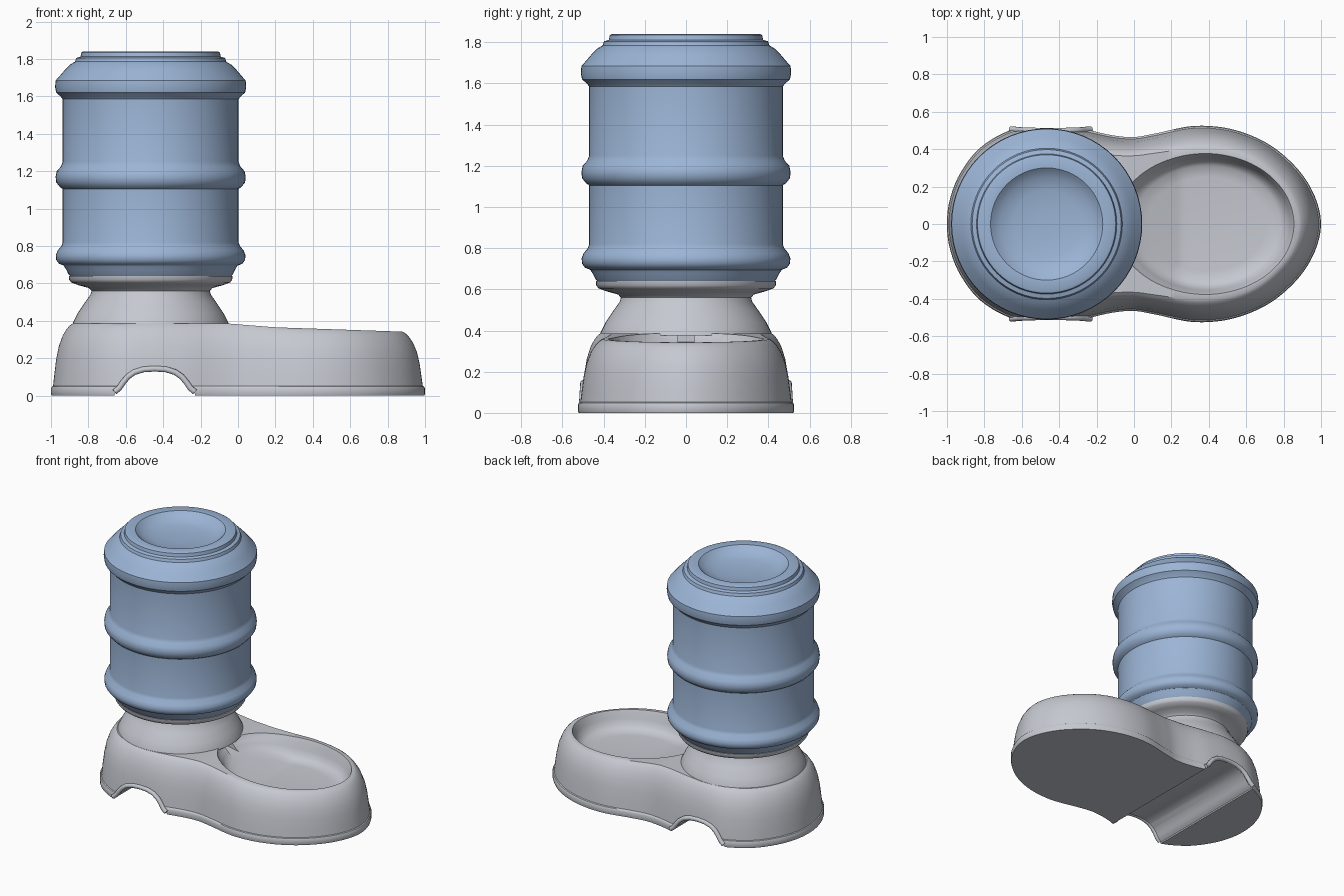
import bpy, bmesh, math
from mathutils import Vector

if "Cube" in bpy.data.objects:
    bpy.data.objects.remove(bpy.data.objects["Cube"])

CX = -0.467  # axis of the bottle


def material(name, rgb):
    m = bpy.data.materials.new(name)
    m.diffuse_color = (*rgb, 1)
    m.use_nodes = True
    m.node_tree.nodes["Principled BSDF"].inputs["Base Color"].default_value = m.diffuse_color
    return m


BLUE = material("translucent blue", (0.33, 0.46, 0.67))
GREY = material("light grey", (0.56, 0.58, 0.63))


def add_object(name, bm, mat):
    bmesh.ops.remove_doubles(bm, verts=bm.verts, dist=1e-5)
    bmesh.ops.recalc_face_normals(bm, faces=bm.faces)
    me = bpy.data.meshes.new(name)
    bm.to_mesh(me)
    bm.free()
    ob = bpy.data.objects.new(name, me)
    bpy.context.collection.objects.link(ob)
    me.materials.append(mat)
    return ob


def activate(ob):
    bpy.ops.object.select_all(action='DESELECT')
    ob.select_set(True)
    bpy.context.view_layer.objects.active = ob


def smooth(ob, angle=35):
    activate(ob)
    bpy.ops.object.shade_smooth_by_angle(angle=math.radians(angle))


def loft(name, rings, mat):
    """Join rings that mirror in y; close both ends with strips across y."""
    bm = bmesh.new()
    n = len(rings[0])
    vs = [[bm.verts.new(p) for p in r] for r in rings]
    for a, b in zip(vs, vs[1:]):
        for i in range(n):
            j = (i + 1) % n
            bm.faces.new((a[i], a[j], b[j], b[i]))
    for r in (vs[0], vs[-1]):
        for i in range(n // 2):
            quad = [r[i], r[i + 1], r[n - i - 1], r[(n - i) % n]]
            bm.faces.new(list(dict.fromkeys(quad)))
    return add_object(name, bm, mat)


def lathe(name, profile, mat, seg=64):
    """Spin (radius, z) points about the bottle axis."""
    bm = bmesh.new()
    rings = [[bm.verts.new((CX + r * math.cos(2 * math.pi * k / seg),
                            r * math.sin(2 * math.pi * k / seg), z))
              for k in range(seg)] for r, z in profile]
    for a, b in zip(rings, rings[1:]):
        for k in range(seg):
            j = (k + 1) % seg
            bm.faces.new((a[k], a[j], b[j], b[k]))
    bm.faces.new(rings[0])
    bm.faces.new(rings[-1])
    ob = add_object(name, bm, mat)
    smooth(ob)
    return ob


def closed_spline(half, steps=6):
    """Mirror a half outline in y and smooth it (Catmull-Rom)."""
    pts = [Vector(p) for p in half]
    pts += [Vector((p.x, -p.y)) for p in pts[-2:0:-1]]
    n, out = len(pts), []
    for i in range(n):
        a, b, c, d = (pts[(i + k) % n] for k in (-1, 0, 1, 2))
        for s in range(steps):
            t = s / steps
            out.append(0.5 * (2 * b + (c - a) * t + (2 * a - 5 * b + 4 * c - d) * t * t
                              + (3 * b - a - 3 * c + d) * t ** 3))
    return out


def cut(ob, cutter):
    cutter.hide_render = True
    mod = ob.modifiers.new("cut", 'BOOLEAN')
    mod.operation, mod.solver, mod.object = 'DIFFERENCE', 'EXACT', cutter
    activate(ob)
    bpy.ops.object.modifier_apply(modifier=mod.name)
    bpy.data.objects.remove(cutter)


# Base: hourglass outline, tapering to a gently sloping top
bottom = closed_spline([(-1, 0), (-.985, .13), (-.93, .27), (-.82, .41), (-.65, .505),
                        (-.47, .518), (-.28, .508), (-.12, .475), (0, .465), (.12, .485),
                        (.33, .525), (.55, .5), (.76, .4), (.93, .22), (1, 0)])
top = closed_spline([(-.885, 0), (-.868, .12), (-.82, .23), (-.74, .325), (-.62, .39),
                     (-.467, .418), (-.3, .4), (-.13, .37), (0, .365), (.12, .38),
                     (.33, .405), (.53, .385), (.69, .31), (.83, .165), (.88, 0)])


def top_z(x):
    if x < -.05:
        return .385
    return .385 - .08 * (x + .05) if x < .2 else .365 - .034 * (x - .2)


rings = []
for t, z in ((.03, 0), (0, .012), (0, .038), (.04, .048), (.1, .052)):
    rings.append([(*b.lerp(a, t), z) for b, a in zip(bottom, top)])
for t, f in ((.15, .28), (.24, .5), (.36, .68), (.54, .83), (.72, .92), (.86, .97), (1, 1)):
    ring = []
    for b, a in zip(bottom, top):
        p = b.lerp(a, t)
        ring.append((p.x, p.y, f * top_z(a.x)))
    rings.append(ring)
base = loft("base", rings, GREY)

# Food bowl hollow with a floor that ramps up towards the bottle
rings = []
for s, z in ((.68, .22), (.84, .227), (.91, .25), (.955, .29), (.985, .33), (1.02, .36), (1.08, .41)):
    ring = []
    for k in range(96):
        a = 2 * math.pi * k / 96
        x = .39 - .465 * s * math.cos(a)
        ramp = max(0, .25 - x) * .3 * max(0, 1 - (z - .22) / .14)
        ring.append((x, .37 * s * math.sin(a), z + ramp))
    rings.append(ring)
cut(base, loft("bowl_cutter", rings, GREY))


def prism(name, pts, y0, y1):
    bm = bmesh.new()
    a = [bm.verts.new((x, y0, z)) for x, z in pts]
    b = [bm.verts.new((x, y1, z)) for x, z in pts]
    bm.faces.new(a)
    bm.faces.new(b)
    for i in range(len(pts)):
        j = (i + 1) % len(pts)
        bm.faces.new((a[i], a[j], b[j], b[i]))
    return add_object(name, bm, GREY)


# Chute from the bottle into the bowl
cut(base, prism("chute_cutter", [(-.2, .345), (.2, .27), (.2, .45), (-.2, .45)], -.04, .04))

# Arched tunnel through the base, with a raised lip at each mouth
AX = -.445
half = [(.215, .01), (.19, .03), (.17, .06), (.145, .09), (.11, .115), (.06, .13)]
arch = [(AX - x, z) for x, z in half] + [(AX, .134)] + [(AX + x, z) for x, z in half[::-1]]
cut(base, prism("tunnel_cutter", [(AX - .23, -.1)] + arch + [(AX + .23, -.1)], -.8, .8))
smooth(base)

for side, y in (("front", -1), ("back", 1)):
    cu = bpy.data.curves.new(side + "_tunnel_lip", 'CURVE')
    cu.dimensions = '3D'
    cu.bevel_depth, cu.bevel_resolution, cu.use_fill_caps = .016, 3, True
    sp = cu.splines.new('POLY')
    sp.points.add(len(arch) - 1)
    for p, (x, z) in zip(sp.points, arch):
        p.co = (x, y * (.506 - .06 * z), z + .01, 1)
    lip = bpy.data.objects.new(side + "_tunnel_lip", cu)
    bpy.context.collection.objects.link(lip)
    cu.materials.append(GREY)
    activate(lip)
    bpy.ops.object.convert(target='MESH')
    smooth(lip, 60)

# Flared neck that holds the bottle
lathe("neck", [(.418, .376), (.415, .39), (.39, .44), (.35, .5), (.322, .54), (.316, .56),
               (.33, .575), (.385, .59), (.425, .605), (.436, .62), (.438, .64)], GREY)

# Ribbed bottle with a dished top
lathe("bottle", [(.425, .632), (.44, .65), (.452, .675), (.465, .695), (.49, .705), (.505, .725),
                 (.507, .75), (.498, .775), (.477, .8), (.47, .82), (.47, 1.105), (.485, 1.115),
                 (.505, 1.14), (.508, 1.17), (.502, 1.2), (.48, 1.225), (.47, 1.25), (.47, 1.585),
                 (.482, 1.6), (.505, 1.62), (.511, 1.65), (.508, 1.685), (.49, 1.705), (.46, 1.74),
                 (.43, 1.77), (.405, 1.785), (.398, 1.805), (.375, 1.812), (.37, 1.835),
                 (.36, 1.84), (.3, 1.838), (.285, 1.825), (.25, 1.8), (.18, 1.782), (.06, 1.775)], BLUE)
